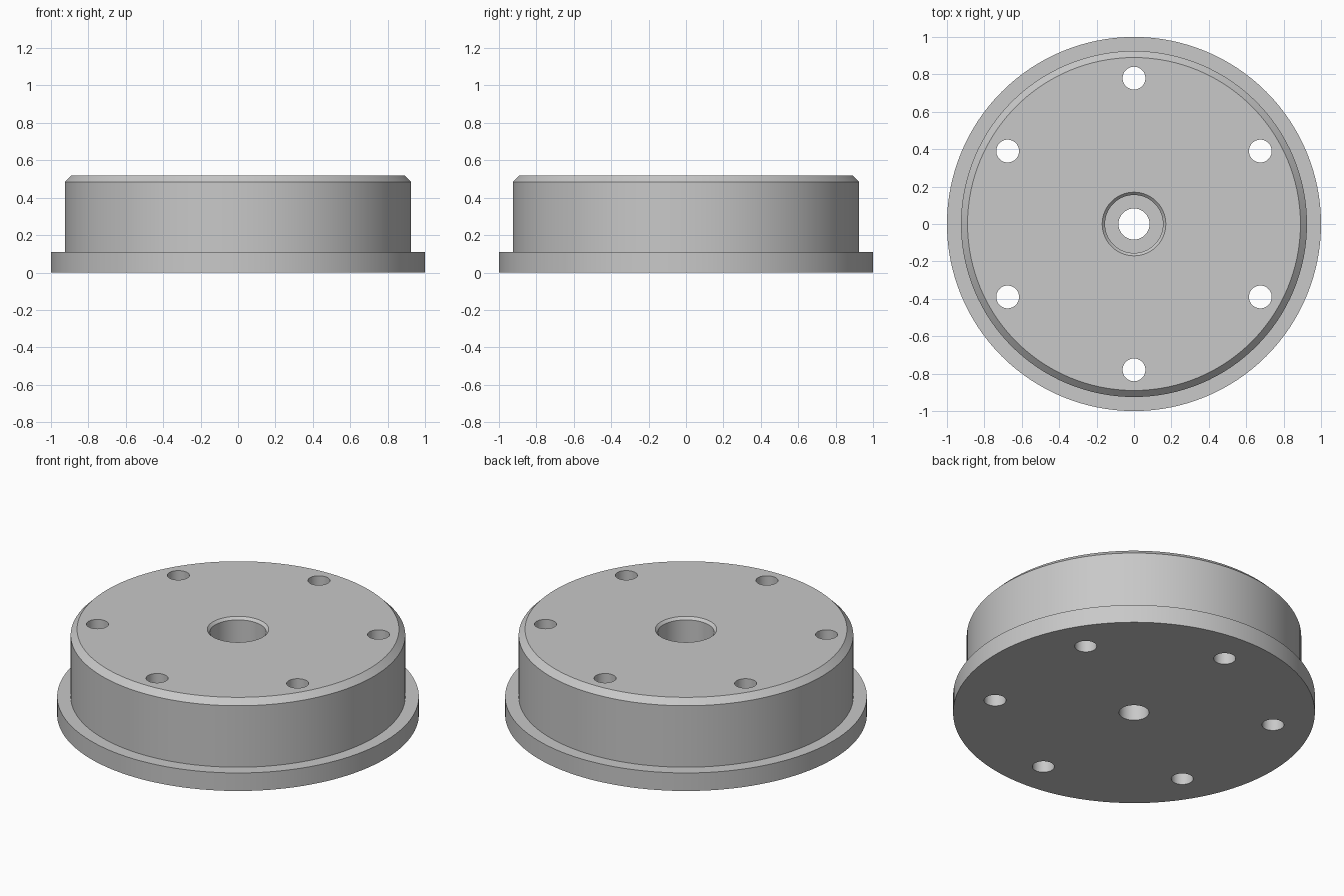
import bpy, bmesh
from math import radians, pi, cos, sin
from mathutils import Matrix

SEGMENTS = 128
HEIGHT = 0.52

cube = bpy.data.objects.get("Cube")
if cube:
    bpy.data.objects.remove(cube, do_unlink=True)


def make_material(name, rgb):
    mat = bpy.data.materials.new(name)
    mat.use_nodes = True
    mat.diffuse_color = (*rgb, 1)
    mat.node_tree.nodes["Principled BSDF"].inputs["Base Color"].default_value = (*rgb, 1)
    return mat


def add_object(name, bm):
    bmesh.ops.recalc_face_normals(bm, faces=bm.faces)
    mesh = bpy.data.meshes.new(name)
    bm.to_mesh(mesh)
    bm.free()
    obj = bpy.data.objects.new(name, mesh)
    bpy.context.collection.objects.link(obj)
    return obj


def lathe(name, profile):
    """Revolve a closed (radius, height) outline around z."""
    bm = bmesh.new()
    rings = []
    for r, z in profile:
        angles = [2 * pi * i / SEGMENTS for i in range(SEGMENTS)]
        rings.append([bm.verts.new((r * cos(a), r * sin(a), z)) for a in angles])
    for k, ring in enumerate(rings):
        other = rings[(k + 1) % len(rings)]
        for i in range(SEGMENTS):
            j = (i + 1) % SEGMENTS
            bm.faces.new((ring[i], ring[j], other[j], other[i]))
    return add_object(name, bm)


# Flanged hub: flange, chamfered body, stepped and chamfered centre bore
hub = lathe("flanged_hub", [
    (0.083, 0), (1.0, 0), (1.0, 0.11), (0.925, 0.11),
    (0.925, HEIGHT - 0.035), (0.89, HEIGHT),
    (0.17, HEIGHT), (0.155, HEIGHT - 0.015),
    (0.155, 0.11), (0.083, 0.11),
])
hub.data.materials.append(make_material("plain grey metal", (0.58, 0.58, 0.58)))

# Six through holes on a bolt circle
bm = bmesh.new()
for i in range(6):
    a = radians(30 + 60 * i)
    bmesh.ops.create_cone(
        bm, cap_ends=True, segments=48, radius1=0.061, radius2=0.061, depth=1,
        matrix=Matrix.Translation((0.78 * cos(a), 0.78 * sin(a), HEIGHT / 2)))
cutter = add_object("bolt_hole_cutter", bm)
cutter.hide_render = True

cut = hub.modifiers.new("bolt_holes", 'BOOLEAN')
cut.operation = 'DIFFERENCE'
cut.solver = 'EXACT'
cut.object = cutter

bpy.ops.object.select_all(action='DESELECT')
hub.select_set(True)
bpy.context.view_layer.objects.active = hub
bpy.ops.object.modifier_apply(modifier=cut.name)
bpy.data.objects.remove(cutter, do_unlink=True)

# Smooth round walls, crisp rims
bpy.ops.object.shade_smooth_by_angle(angle=radians(30))
